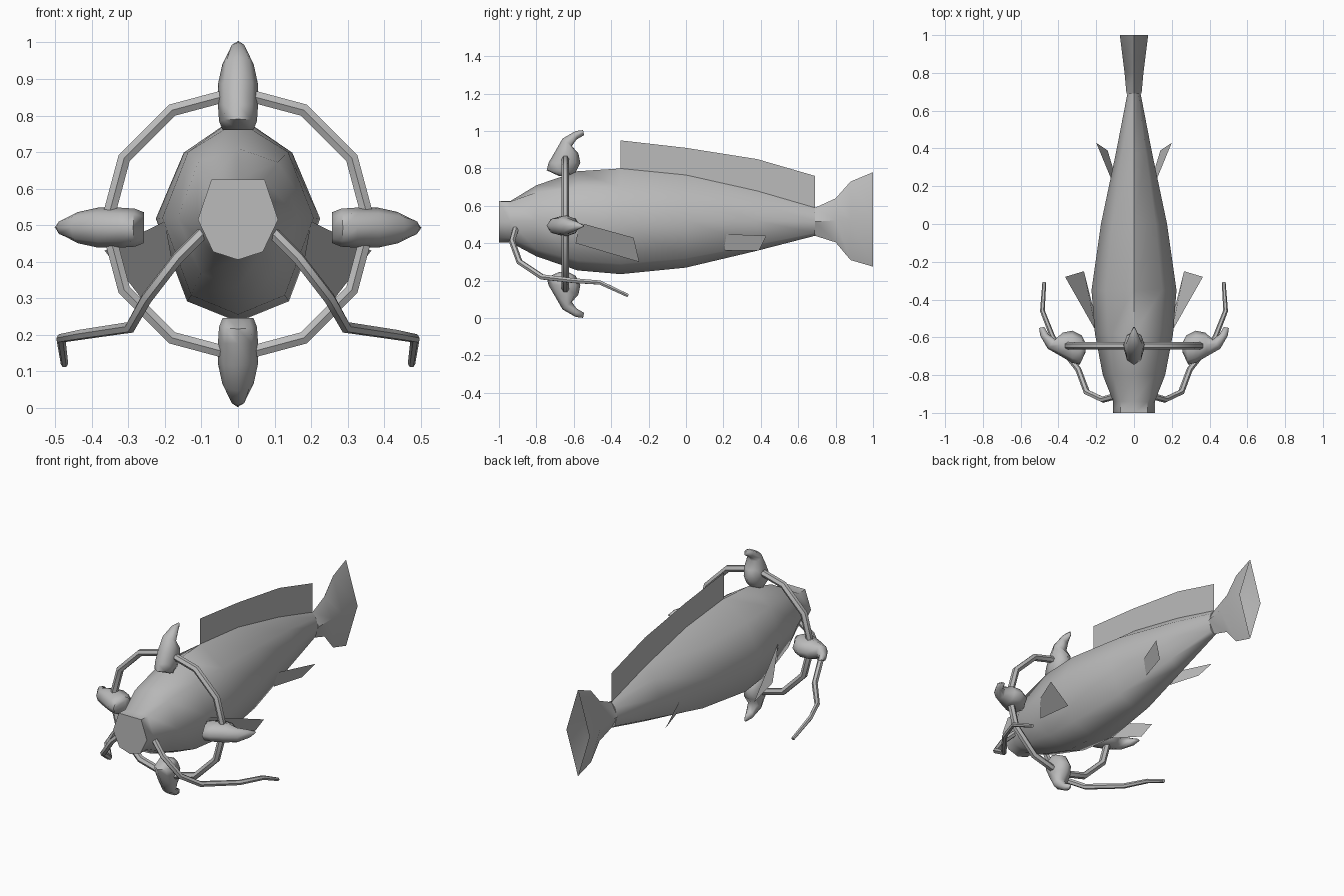
import bpy, bmesh, math
from mathutils import Vector, Matrix

if "Cube" in bpy.data.objects:
    bpy.data.objects.remove(bpy.data.objects["Cube"])

grey = bpy.data.materials.new("plain grey")
grey.use_nodes = True
COL = (0.5, 0.5, 0.5, 1)
grey.diffuse_color = COL
grey.node_tree.nodes["Principled BSDF"].inputs["Base Color"].default_value = COL


def finish(obj, angle=None):
    if not obj.data.materials:
        obj.data.materials.append(grey)
    if angle:
        bpy.ops.object.select_all(action='DESELECT')
        obj.select_set(True)
        bpy.context.view_layer.objects.active = obj
        bpy.ops.object.shade_smooth_by_angle(angle=math.radians(angle))


def new_object(name, bm, angle=None, normals=True):
    if normals:
        bmesh.ops.recalc_face_normals(bm, faces=bm.faces)
    me = bpy.data.meshes.new(name)
    bm.to_mesh(me)
    bm.free()
    obj = bpy.data.objects.new(name, me)
    bpy.context.collection.objects.link(obj)
    finish(obj, angle)
    return obj


def loft(name, rings, caps=(True, True), angle=60, matrix=None):
    """Skin a list of equally sized closed rings."""
    bm = bmesh.new()
    vs = [[bm.verts.new(p) for p in ring] for ring in rings]
    n = len(rings[0])
    for a, b in zip(vs, vs[1:]):
        for i in range(n):
            bm.faces.new((a[i], a[(i + 1) % n], b[(i + 1) % n], b[i]))
    if caps[0]:
        bm.faces.new(vs[0])
    if caps[1]:
        bm.faces.new(vs[-1])
    if matrix:
        bm.transform(matrix)
    return new_object(name, bm, angle)


def sheet(name, pts):
    bm = bmesh.new()
    bm.faces.new([bm.verts.new(p) for p in pts])
    return new_object(name, bm, normals=False)


def tube(name, pts, radius, taper=None, cyclic=False):
    cu = bpy.data.curves.new(name, 'CURVE')
    cu.dimensions = '3D'
    cu.bevel_depth = radius
    cu.bevel_resolution = 1
    cu.use_fill_caps = True
    sp = cu.splines.new('POLY')
    sp.points.add(len(pts) - 1)
    for i, p in enumerate(pts):
        sp.points[i].co = (*p, 1)
        sp.points[i].radius = taper[i] if taper else 1
    sp.use_cyclic_u = cyclic
    tmp = bpy.data.objects.new(name + "_path", cu)
    bpy.context.collection.objects.link(tmp)
    bpy.context.view_layer.update()
    deps = bpy.context.evaluated_depsgraph_get()
    me = bpy.data.meshes.new_from_object(tmp.evaluated_get(deps))
    bpy.data.objects.remove(tmp)
    me.materials.clear()
    obj = bpy.data.objects.new(name, me)
    bpy.context.collection.objects.link(obj)
    finish(obj, 50)
    return obj


# Body: (y, top, bottom, half width, shoulder height fraction)
stations = [(-1, .625, .405, .11, 1), (-.94, .625, .405, .11, .99),
            (-.80, .71, .33, .165, .9), (-.58, .785, .255, .207, .84),
            (-.35, .80, .235, .225, .82), (0, .765, .27, .175, .82),
            (.38, .68, .36, .095, .82), (.69, .59, .44, .035, .82)]
rings = []
for y, t, b, w, s in stations:
    h = t - b
    half = [(.66 * w, b + s * h), (w, b + .5 * h), (.62 * w, b + .1 * h)]
    rings.append([(0, y, t)] + [(x, y, z) for x, z in half] + [(0, y, b)]
                 + [(-x, y, z) for x, z in reversed(half)])
loft("body", rings, angle=60)

# Flared hollow tail with a diamond section
tail = [(.69, .59, .44, .04), (.80, .64, .405, .05),
        (.88, .73, .31, .06), (1, .78, .275, .075)]
loft("tail", [[(0, y, t), (w, y, (t + b) / 2), (0, y, b), (-w, y, (t + b) / 2)]
              for y, t, b, w in tail], caps=(True, False), angle=45)

# Back fin
sheet("back_fin", [(0, -.35, .79), (0, 0, .755), (0, .38, .67), (0, .69, .58),
                   (0, .69, .76), (0, .38, .85), (0, 0, .91), (0, -.35, .95)])

# Paired fins and whiskers
whisker = [(.095, -.91, .48), (.165, -.93, .41), (.25, -.89, .30), (.295, -.77, .22),
           (.43, -.60, .20), (.485, -.46, .19), (.475, -.31, .12)]
for side, sx in (("left", 1), ("right", -1)):
    sheet(side + "_front_fin", [(sx * x, y, z) for x, y, z in (
        (.20, -.57, .51), (.365, -.28, .43), (.265, -.25, .30), (.18, -.59, .40))])
    sheet(side + "_rear_fin", [(sx * x, y, z) for x, y, z in (
        (.105, .20, .45), (.20, .43, .44), (.14, .39, .36), (.085, .21, .36))])
    tube(side + "_whisker", [(sx * x, y, z) for x, y, z in whisker], .017,
         (1, 1, 1, .95, .85, .75, .6))

# Twelve-sided ring around the head
CZ, RY = .503, -.645
tube("ring", [(.36 * math.cos(a), RY, CZ + .36 * math.sin(a))
              for a in (math.tau * i / 12 for i in range(12))], .02, cyclic=True)

# Hooked lumps on the ring: (front y, front r, back y, back r, half width)
hook = [(-.68, .257, -.63, .257, .042), (-.745, .287, -.59, .277, .052),
        (-.735, .327, -.565, .327, .055), (-.70, .387, -.575, .377, .055),
        (-.66, .457, -.61, .417, .043), (-.59, .497, -.585, .452, .024),
        (-.55, .502, -.545, .475, .005)]
hook_rings = []
for y1, r1, y2, r2, w in hook:
    a, b = Vector((0, y1, r1)), Vector((0, y2, r2))
    hook_rings.append([(a + b) / 2 + (b - a) / 2 * math.cos(t) + Vector((w * math.sin(t), 0, 0))
                       for t in (math.tau * i / 8 for i in range(8))])
for i, place in enumerate(("top", "left", "bottom", "right")):
    turn = Matrix.Translation((0, 0, CZ)) @ Matrix.Rotation(i * math.pi / 2, 4, 'Y')
    if place in ("left", "right"):
        turn = Matrix.Translation((0, 0, -.01)) @ turn
    loft(place + "_hook", hook_rings, angle=70, matrix=turn)
